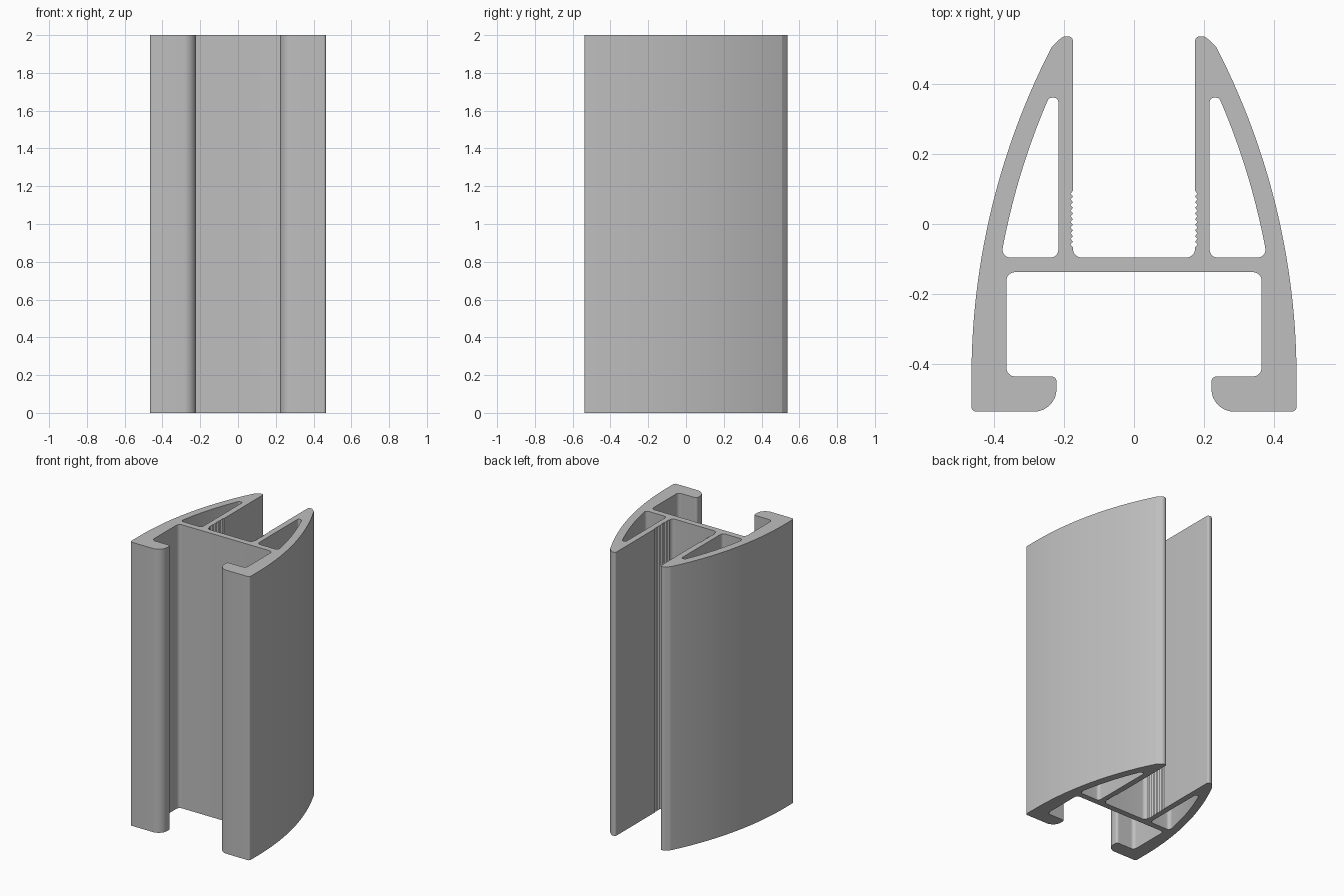
import bpy, bmesh, math
from mathutils import Vector

cube = bpy.data.objects.get("Cube")
if cube:
    bpy.data.objects.remove(cube, do_unlink=True)

HEIGHT = 2.0
SHELL_X, SHELL_Y, SHELL_R = 0.466, -0.44, 2.065   # outer curved wall
WALL = 0.055
INNER_X = 0.175                                   # slot wall
FLOOR, UNDER = -0.096, -0.138                     # cross web
BACK, FRONT = 0.538, -0.538


def shell_arc(y0, y1, count, inset=0.0):
    """Points along the curved side wall, as sharp corners."""
    r = SHELL_R - inset
    ys = [y0 + (y1 - y0) * i / (count - 1) for i in range(count)]
    return [(SHELL_X - SHELL_R + math.sqrt(r * r - (y - SHELL_Y) ** 2), y, 0) for y in ys]


def fillet(corners, steps=8):
    """Turn (x, y, radius) corners into a rounded closed outline."""
    points = []
    for i, (x, y, r) in enumerate(corners):
        p = Vector((x, y, 0))
        if r == 0:
            points.append(p)
            continue
        nxt = corners[(i + 1) % len(corners)]
        d1 = (Vector((*corners[i - 1][:2], 0)) - p).normalized()
        d2 = (Vector((*nxt[:2], 0)) - p).normalized()
        half = d1.angle(d2) / 2
        centre = p + (d1 + d2).normalized() * (r / math.sin(half))
        t = r / math.tan(half)
        a = (p + d1 * t - centre).normalized()
        b = (p + d2 * t - centre).normalized()
        points += [centre + a.slerp(b, k / steps) * r for k in range(steps + 1)]
    return points


def mirrored(corners):
    return [(-x, y, r) for x, y, r in reversed(corners)]


# Half outline: lower channel, hooked foot, curved side, tip
half = [(0.366, UNDER, 0.025), (0.366, -0.437, 0.025),
        (0.222, -0.437, 0.015), (0.222, FRONT, 0.065),
        (SHELL_X, FRONT, 0.014)]
half += shell_arc(SHELL_Y, 0.508, 28)
half += [(0.204, BACK, 0.025), (INNER_X, BACK, 0.014)]

# Grip teeth on the slot wall, then the slot floor corner
TEETH, PITCH = 10, 0.0162
for i in range(TEETH):
    y = 0.095 - i * PITCH
    half += [(INNER_X, y, 0), (INNER_X + 0.007, y - PITCH / 2, 0)]
half += [(INNER_X, 0.095 - TEETH * PITCH, 0), (INNER_X, FLOOR, 0.025)]

# Hollow chamber between slot wall and curved side
chamber = [(0.217, FLOOR, 0.022)]
chamber += [(*shell_arc(FLOOR, 0, 2, WALL)[0][:2], 0.022)]
chamber += shell_arc(-0.062, 0.345, 18, WALL)
chamber += [(*shell_arc(0.362, 0, 2, WALL)[0][:2], 0.012), (0.217, 0.362, 0.012)]

# Fill the section with its two holes and extrude it
bm = bmesh.new()
for loop in (half + mirrored(half), chamber, mirrored(chamber)):
    verts = [bm.verts.new(p) for p in fillet(loop)]
    for i, v in enumerate(verts):
        bm.edges.new((verts[i - 1], v))
bmesh.ops.triangle_fill(bm, edges=bm.edges[:], use_beauty=True)
top = bmesh.ops.extrude_face_region(bm, geom=bm.faces[:], use_keep_orig=True)
bmesh.ops.translate(bm, vec=(0, 0, HEIGHT),
                    verts=[g for g in top["geom"] if isinstance(g, bmesh.types.BMVert)])
bmesh.ops.recalc_face_normals(bm, faces=bm.faces[:])

mesh = bpy.data.meshes.new("extruded_rail")
bm.to_mesh(mesh)
bm.free()
rail = bpy.data.objects.new("extruded_rail", mesh)
bpy.context.collection.objects.link(rail)

# Plain grey metal
grey = bpy.data.materials.new("plain_grey")
grey.use_nodes = True
colour = (0.52, 0.52, 0.52, 1)
grey.diffuse_color = colour
grey.node_tree.nodes["Principled BSDF"].inputs["Base Color"].default_value = colour
mesh.materials.append(grey)

# Smooth curves, crisp edges
bpy.ops.object.select_all(action="DESELECT")
rail.select_set(True)
bpy.context.view_layer.objects.active = rail
bpy.ops.object.shade_smooth_by_angle(angle=math.radians(16))
